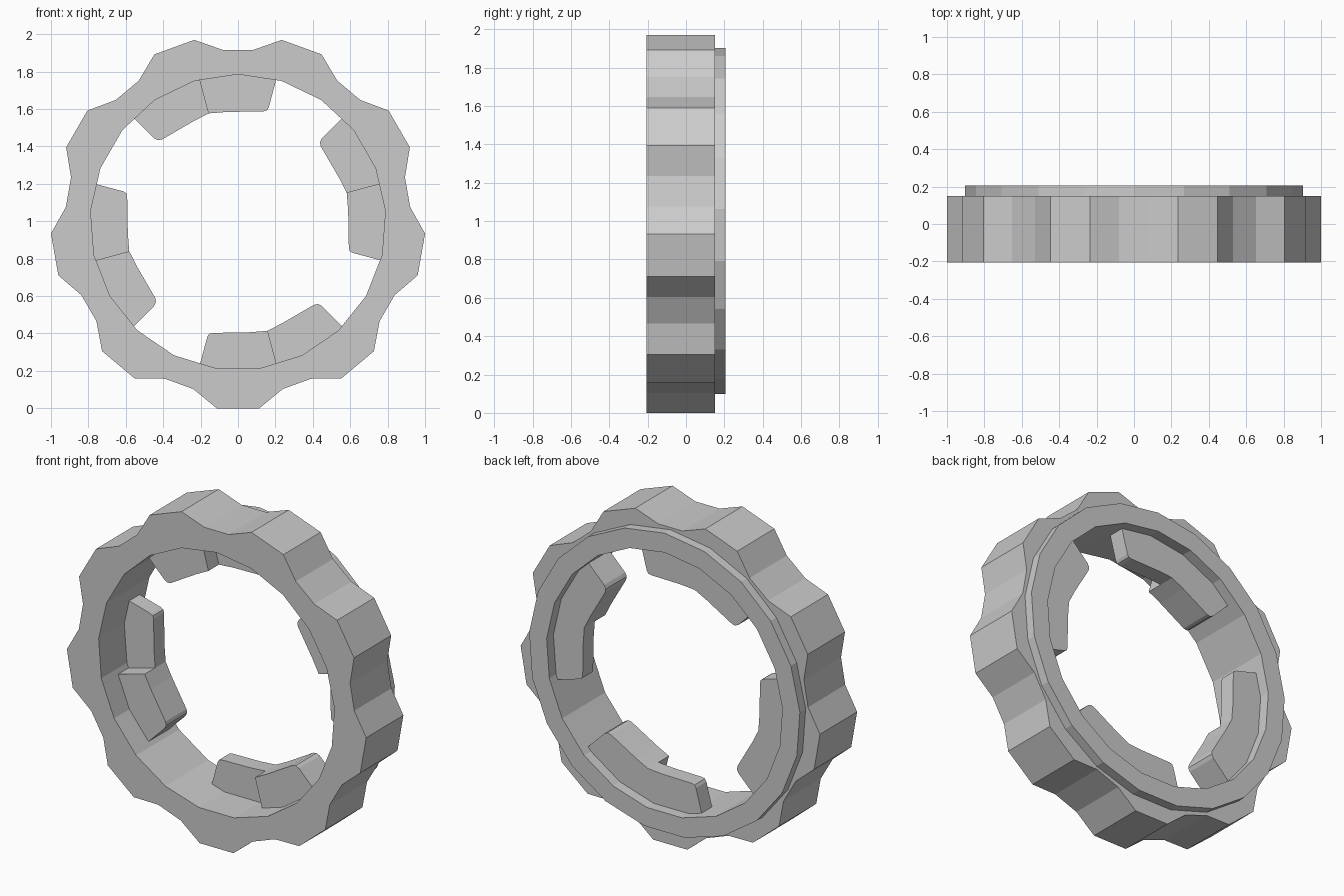
import bpy, bmesh
from math import sin, cos, radians

cube = bpy.data.objects.get("Cube")
if cube:
    bpy.data.objects.remove(cube, do_unlink=True)

CENTRE_Z = 0.995
BORE_R = 0.79

grey = bpy.data.materials.new("plain_grey")
grey.use_nodes = True
colour = (0.6, 0.6, 0.6, 1)
grey.diffuse_color = colour
grey.node_tree.nodes["Principled BSDF"].inputs["Base Color"].default_value = colour


def polar(radius, degrees):
    a = radians(degrees)
    return radius * cos(a), CENTRE_Z + radius * sin(a)


def extrude_loops(name, loops, y0, y1):
    """Fill closed x-z outlines (later ones are holes) and extrude along y."""
    bm = bmesh.new()
    edges = []
    for loop in loops:
        verts = [bm.verts.new((x, y0, z)) for x, z in loop]
        edges += [bm.edges.new((a, b)) for a, b in zip(verts, verts[1:] + verts[:1])]
    bmesh.ops.triangle_fill(bm, use_beauty=True, edges=edges)
    grown = bmesh.ops.extrude_face_region(bm, geom=bm.faces[:])["geom"]
    moved = [v for v in grown if isinstance(v, bmesh.types.BMVert)]
    bmesh.ops.translate(bm, verts=moved, vec=(0, y1 - y0, 0))
    bmesh.ops.recalc_face_normals(bm, faces=bm.faces[:])
    # merge the flat end caps back into clean faces
    bmesh.ops.dissolve_limit(bm, angle_limit=0.01, verts=bm.verts[:], edges=bm.edges[:])
    mesh = bpy.data.meshes.new(name)
    bm.to_mesh(mesh)
    bm.free()
    mesh.materials.append(grey)
    obj = bpy.data.objects.new(name, mesh)
    bpy.context.collection.objects.link(obj)
    return obj


def polygon(radius, sides=21):
    return [polar(radius, 90 + 360 * i / sides) for i in range(sides)]


# Scalloped grip ring: nine flat lobes with flat valleys between
scallops = []
for i in range(9):
    lobe = -90 + 40 * i
    scallops += [polar(1.002, lobe - 6.5), polar(1.002, lobe + 6.5),
                 polar(0.924, lobe + 15), polar(0.924, lobe + 25)]
extrude_loops("grip_ring", [scallops, polygon(BORE_R)], -0.205, 0.15)

# Thin round flange on the rear
extrude_loops("rear_flange", [polygon(0.907), polygon(BORE_R)], 0.15, 0.205)

# Four stepped tabs inside the bore: a thin half and a deep half, flush at the rear
thin_half = [(0.80, -15), (0.635, -15), (0.617, -14.5), (0.608, -13),
             (0.592, 5.8), (0.602, 15), (0.80, 15), (0.80, 0)]
deep_half = [(0.80, 15), (0.602, 15), (0.590, 23.5), (0.600, 42.5),
             (0.612, 44.3), (0.635, 45), (0.80, 45), (0.80, 30)]
for i in range(4):
    for name, outline, front in (("tab_thin_half", thin_half, 0.04),
                                 ("tab_deep_half", deep_half, -0.06)):
        points = [polar(r, a + 90 * i) for r, a in outline]
        extrude_loops(f"{name}_{i + 1}", [points], front, 0.14)
